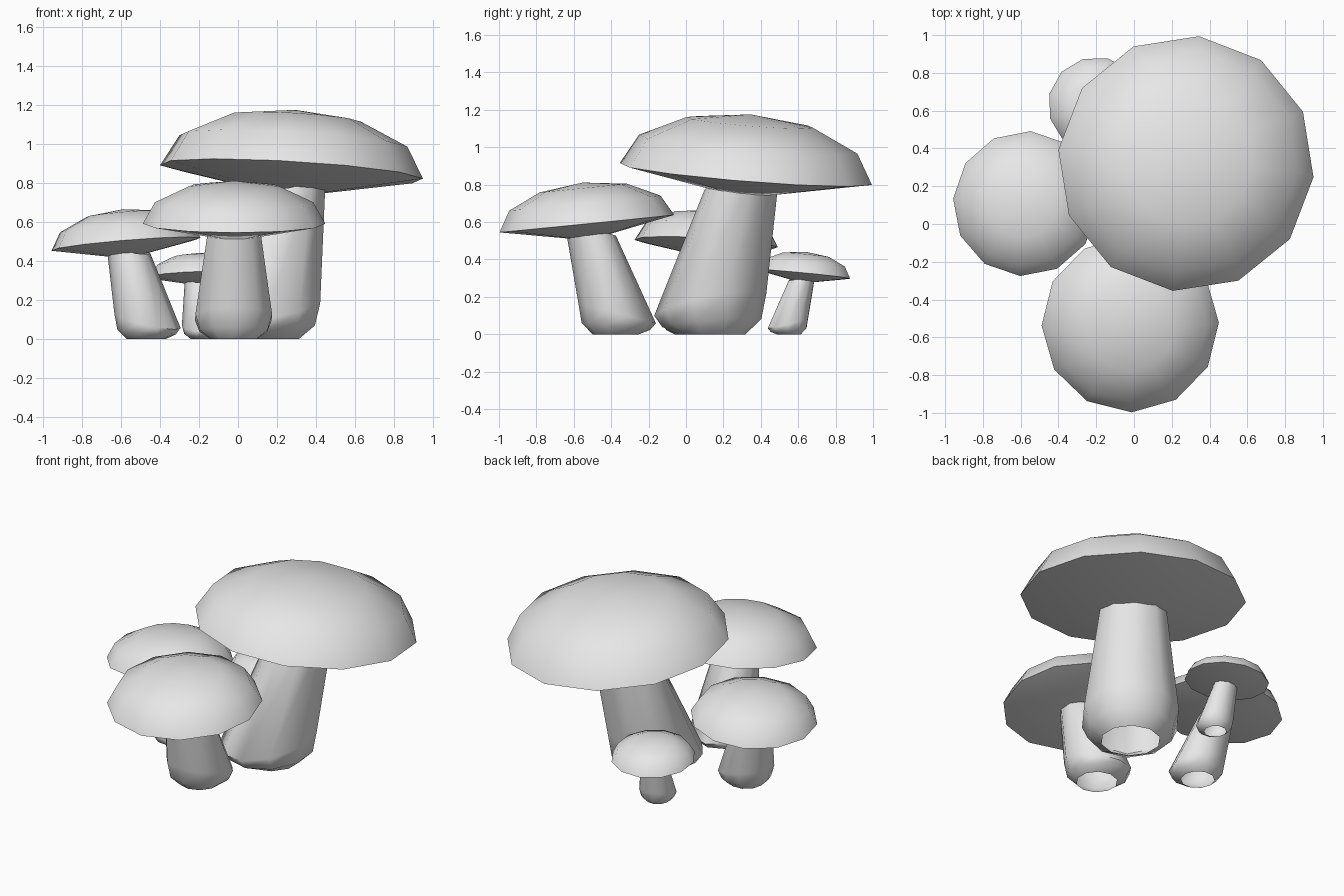
import bpy
import bmesh
from math import cos, sin, pi, radians, atan
from mathutils import Matrix, Vector

default_cube = bpy.data.objects.get("Cube")
if default_cube:
    bpy.data.objects.remove(default_cube, do_unlink=True)

# One plain light grey for everything
GREY = (0.8, 0.8, 0.8, 1.0)
grey = bpy.data.materials.new("light_grey")
grey.use_nodes = True
grey.diffuse_color = GREY
grey.node_tree.nodes["Principled BSDF"].inputs["Base Color"].default_value = GREY

CAP_SIDES, STEM_SIDES = 12, 10
CAP_RADIUS, CAP_HEIGHT, GILL_DEPTH = 0.68, 0.32, 0.13
CAP_CENTRE = Vector((0.235, 0, 0.857))
CAP_TILT = atan(0.1)

# Stem rings from the ground up: lean offset, height, radius, slope of the ring
STEM_RINGS = [
    (0.01, 0.0, 0.18, 0.0),
    (0.01, 0.06, 0.265, -0.1),
    (0.0, 0.16, 0.3, -0.25),
    (0.21, 0.82, 0.2, -0.28),
]


def add_ring(bm, sides, radius, centre, slope=0.0):
    ring = []
    for i in range(sides):
        a = 2 * pi * i / sides
        x, y = radius * cos(a), radius * sin(a)
        ring.append(bm.verts.new(centre + Vector((x, y, x * slope))))
    return ring


def bridge(bm, low, high):
    n = len(low)
    for i in range(n):
        j = (i + 1) % n
        bm.faces.new((low[i], low[j], high[j], high[i]))


def fan(bm, ring, tip):
    for i in range(len(ring)):
        bm.faces.new((ring[i], ring[(i + 1) % len(ring)], tip))


def finish(name, bm, matrix):
    bm.transform(matrix)
    mesh = bpy.data.meshes.new(name)
    bm.to_mesh(mesh)
    bm.free()
    mesh.materials.append(grey)
    obj = bpy.data.objects.new(name, mesh)
    bpy.context.collection.objects.link(obj)
    bpy.ops.object.select_all(action='DESELECT')
    obj.select_set(True)
    bpy.context.view_layer.objects.active = obj
    bpy.ops.object.shade_smooth_by_angle(angle=radians(60))


def add_cap(name, matrix):
    # Squashed half dome with a shallow cone underneath
    bm = bmesh.new()
    rings = []
    for step in range(3):
        a = step * pi / 6
        centre = Vector((0, 0, CAP_HEIGHT * sin(a)))
        rings.append(add_ring(bm, CAP_SIDES, CAP_RADIUS * cos(a), centre))
    for low, high in zip(rings, rings[1:]):
        bridge(bm, low, high)
    fan(bm, rings[-1], bm.verts.new((0, 0, CAP_HEIGHT)))
    fan(bm, rings[0][::-1], bm.verts.new((0, 0, -GILL_DEPTH)))
    tilt = Matrix.Translation(CAP_CENTRE) @ Matrix.Rotation(CAP_TILT, 4, 'Y')
    finish(name, bm, matrix @ tilt)


def add_stem(name, matrix):
    # Leaning, bulging tube, open at the ground and buried in the cap
    bm = bmesh.new()
    rings = [add_ring(bm, STEM_SIDES, r, Vector((x, 0, z)), -slope)
             for x, z, r, slope in STEM_RINGS]
    for low, high in zip(rings, rings[1:]):
        bridge(bm, low, high)
    finish(name, bm, matrix)


# Each mushroom: cap centre x, y, lean direction in degrees, scale
MUSHROOMS = {
    "large": (0.275, 0.32, 54, 1.0),
    "front": (-0.02, -0.53, -89, 0.69),
    "right": (-0.575, 0.108, 146, 0.566),
    "small": (-0.2, 0.63, 106, 0.375),
}

for label, (x, y, lean, scale) in MUSHROOMS.items():
    turn = Matrix.Rotation(radians(lean), 4, 'Z') @ Matrix.Scale(scale, 4)
    foot = Vector((x, y, 0)) - turn @ Vector((CAP_CENTRE.x, 0, 0))
    place = Matrix.Translation(foot) @ turn
    add_stem(label + "_stem", place)
    add_cap(label + "_cap", place)
